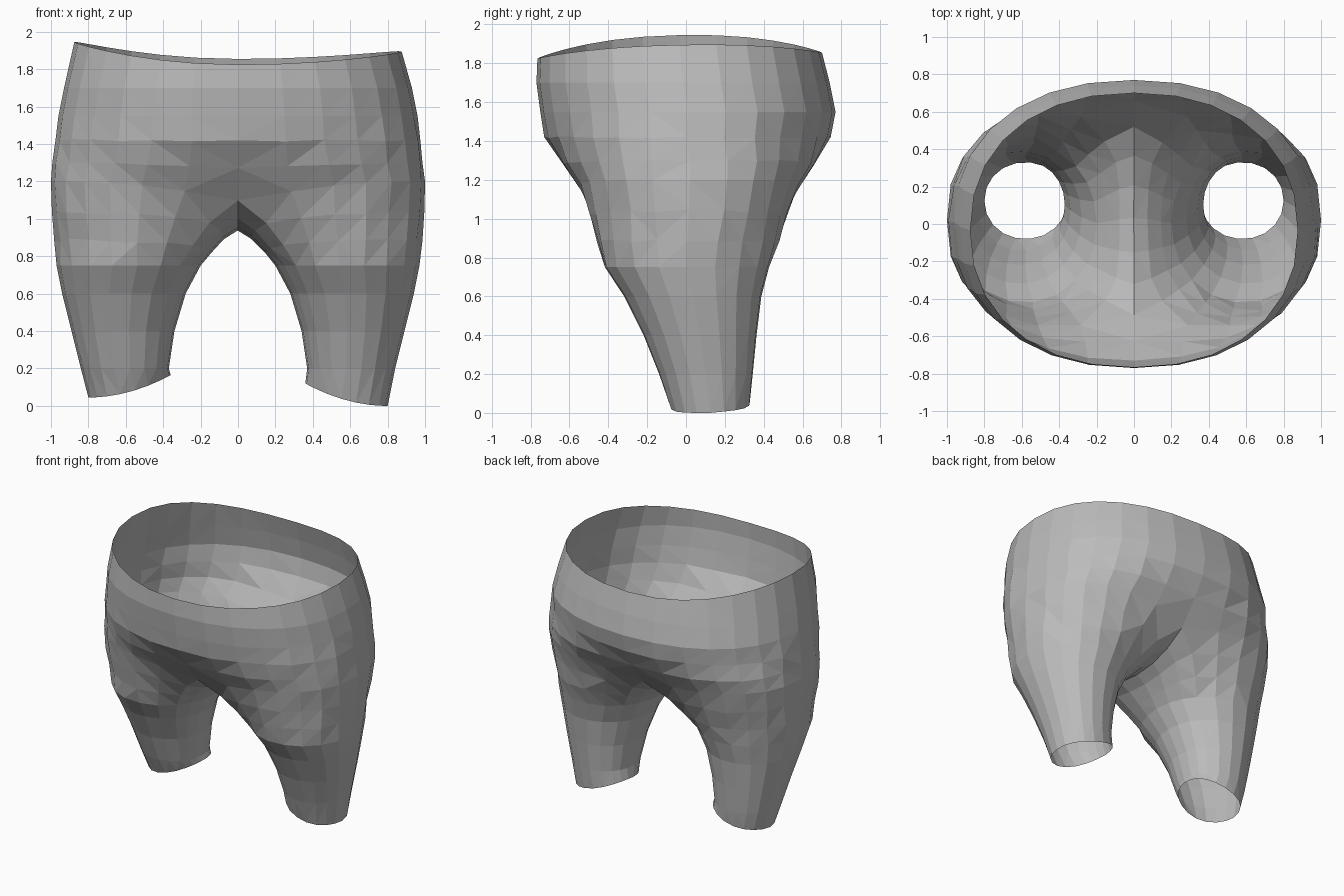
import bpy, bmesh, math, random
from mathutils import Vector

if "Cube" in bpy.data.objects:
    bpy.data.objects.remove(bpy.data.objects["Cube"], do_unlink=True)
random.seed(4)

HALF = 14      # segments around each side of the waist
SEAM = 6       # segments along the crotch seam

# height, half width, front y, back y
TORSO = [(1.2, 1.0, -.62, .66), (1.3, .99, -.68, .715), (1.42, .98, -.73, .745),
         (1.55, .96, -.75, .77), (1.7, .93, -.77, .74), (1.84, .875, -.765, .70)]
# height, inner x, outer x, front y, back y
LEG = [(.75, .20, .97, -.42, .43), (.6, .28, .94, -.32, .39), (.4, .34, .89, -.22, .365),
       (.2, .37, .84, -.14, .345), (0, .36, .80, -.08, .33)]
# y, z along the crotch between front and back
CROTCH = [(-.35, 1.04), (-.17, .98), (.04, .96), (.23, .98), (.40, 1.05)]


def bulge(angle, power):
    """Point on a slightly squared circle; angle 0 points outward, -90 deg to the front."""
    c, s = math.cos(angle), math.sin(angle)
    return (math.copysign(abs(c) ** power, c), math.copysign(abs(s) ** power, s))


def torso_point(row, angle, side):
    z, w, front, back = row
    u, v = bulge(angle, min(.9, .8 + .5 * (z - 1.2)))
    y = (front + back) / 2 + v * (back - front) / 2
    # The middle tucks under toward the crotch
    tuck = max(0, (1.35 - z) / .15) * (1 - abs(u)) ** 2
    y *= 1 - .2 * tuck
    z -= .09 * tuck
    if row is TORSO[-1]:                       # dipped waistband, higher at the hips
        z += .015 * v + (.055 if side > 0 else .105) * u * u
    return Vector((side * w * max(u, 0), y, z))


def leg_point(row, k, side):
    z, inner, outer, front, back = row
    if k <= HALF:
        a = math.radians(-135 + 270 * k / HALF)
    else:
        a = math.radians(135 + 90 * (k - HALF) / SEAM)
    u, v = bulge(a, .97)
    x = (inner + outer) / 2 + u * (outer - inner) / 2
    y = (front + back) / 2 + v * (back - front) / 2
    if row is LEG[-1]:                         # hem rises toward the inside
        t = (1 - u) / 2
        z = (0 if side > 0 else .045) + .12 * t * t + .02 * max(v, 0)
    return Vector((side * x, y, z))


def rumple(p, amount):
    return p + Vector([random.uniform(-amount, amount) for _ in range(3)])


def skin(bm, a, b, closed, flip):
    n = len(a)
    for i in range(n if closed else n - 1):
        j = (i + 1) % n
        quad = [a[i], a[j], b[j], b[i]]
        bm.faces.new(quad[::-1] if flip else quad)


bm = bmesh.new()
# Centre seams shared by both sides
centre = {}
for r, row in enumerate(TORSO):
    for end in (0, HALF):
        centre[r, end] = bm.verts.new(torso_point(row, math.radians(-90 + 180 * end / HALF), 1))
seam = [bm.verts.new((0, y, z)) for y, z in CROTCH]

for side in (1, -1):
    # Seat and waist
    rings = []
    for r, row in enumerate(TORSO):
        ring = [centre[r, 0]]
        for k in range(1, HALF):
            p = torso_point(row, math.radians(-90 + 180 * k / HALF), side)
            ring.append(bm.verts.new(rumple(p, .006 if r in (1, 2) else 0)))
        rings.append(ring + [centre[r, HALF]])
    for low, high in zip(rings, rings[1:]):
        skin(bm, low, high, False, side < 0)

    # Leg, blended from the half waist ring plus the crotch seam
    loop = rings[0] + seam[::-1]
    previous = loop
    thigh = [leg_point(LEG[0], k, side) for k in range(len(loop))]
    for t in (.36, .7):
        ring = [bm.verts.new(rumple(v.co.lerp(p, t), .009)) for v, p in zip(loop, thigh)]
        skin(bm, ring, previous, True, side < 0)
        previous = ring
    for row in LEG:
        ring = [bm.verts.new(leg_point(row, k, side)) for k in range(len(loop))]
        skin(bm, ring, previous, True, side < 0)
        previous = ring

# Soften the fold where the legs meet
groin = [v for v in bm.verts if abs(v.co.x) < .4 and .8 < v.co.z < 1.32]
for _ in range(2):
    bmesh.ops.smooth_vert(bm, verts=groin, factor=.5,
                          use_axis_x=True, use_axis_y=True, use_axis_z=True)
bmesh.ops.triangulate(bm, faces=bm.faces[:])
mesh = bpy.data.meshes.new("trousers")
bm.to_mesh(mesh)
bm.free()

# Plain cloth colour
cloth = bpy.data.materials.new("grey cloth")
cloth.use_nodes = True
grey = (.5, .5, .5, 1)
cloth.diffuse_color = grey
cloth.node_tree.nodes["Principled BSDF"].inputs["Base Color"].default_value = grey
mesh.materials.append(cloth)

trousers = bpy.data.objects.new("trousers", mesh)
bpy.context.collection.objects.link(trousers)
